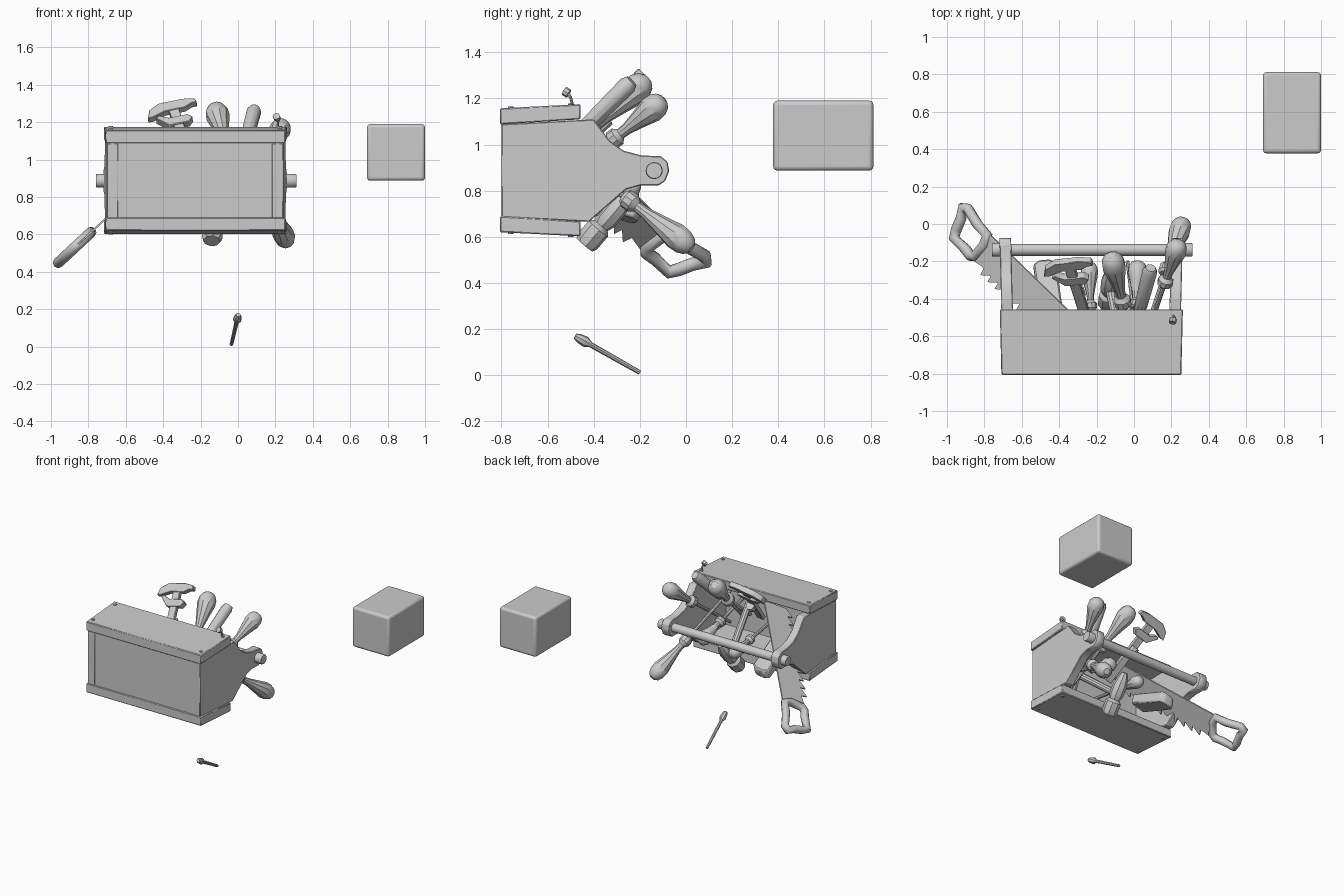
import bpy, bmesh, math
from mathutils import Vector as V

if "Cube" in bpy.data.objects:
    bpy.data.objects.remove(bpy.data.objects["Cube"])


def finish(name, bm, bevel=0, seg=1):
    bmesh.ops.recalc_face_normals(bm, faces=bm.faces)
    me = bpy.data.meshes.new(name)
    bm.to_mesh(me)
    bm.free()
    ob = bpy.data.objects.new(name, me)
    bpy.context.collection.objects.link(ob)
    bpy.ops.object.select_all(action='DESELECT')
    bpy.context.view_layer.objects.active = ob
    ob.select_set(True)
    if bevel:
        m = ob.modifiers.new("bevel", 'BEVEL')
        m.width, m.segments = bevel, seg
    bpy.ops.object.shade_smooth_by_angle(angle=math.radians(35))
    return ob


def prism(name, pts, o, u, v, n, bevel=0):
    """Flat outline in the u, v plane at o, thickened symmetrically along n."""
    o, u, v, n = V(o), V(u), V(v), V(n)
    bm = bmesh.new()
    rings = [[bm.verts.new(o + u * a + v * b + n * s) for a, b in pts] for s in (-.5, .5)]
    bm.faces.new(rings[0])
    bm.faces.new(rings[1])
    k = len(pts)
    for i in range(k):
        j = (i + 1) % k
        bm.faces.new((rings[0][i], rings[0][j], rings[1][j], rings[1][i]))
    return finish(name, bm, bevel)


def lathe(name, a, b, prof, seg=12):
    """Turned part along a -> b; prof lists (fraction, radius)."""
    a, b = V(a), V(b)
    w = (b - a).normalized()
    u = w.orthogonal().normalized()
    v = w.cross(u)
    bm = bmesh.new()
    rings = []
    for t, r in prof:
        c = a.lerp(b, t)
        rings.append([bm.verts.new(c + (u * math.cos(x) + v * math.sin(x)) * r)
                      for x in (2 * math.pi * i / seg for i in range(seg))])
    bm.faces.new(rings[0])
    bm.faces.new(rings[-1])
    for p, q in zip(rings, rings[1:]):
        for i in range(seg):
            j = (i + 1) % seg
            bm.faces.new((p[i], p[j], q[j], q[i]))
    return finish(name, bm)


def rod(name, a, b, r, seg=12):
    return lathe(name, a, b, [(0, r), (1, r)], seg)


def box(name, lo, hi, bevel=0, seg=1):
    bm = bmesh.new()
    bmesh.ops.create_cube(bm, size=1)
    for vt in bm.verts:
        vt.co = V([l + (c + .5) * (h - l) for l, h, c in zip(lo, hi, vt.co)])
    return finish(name, bm, bevel, seg)


X, Y, Z = (1, 0, 0), (0, 1, 0), (0, 0, 1)

# toolbox lying on its side: end boards with a rounded handle lug
end = [(-.80, .685), (-.42, .665), (-.26, .805), (-.20, .822), (-.12, .822), (-.09, .842),
       (-.073, .885), (-.08, .925), (-.11, .95), (-.19, .952), (-.27, .973), (-.33, 1.015),
       (-.40, 1.109), (-.80, 1.088)]
for side, x, s in (("left", -.67, -.025), ("right", .212, .025)):
    prism(side + "_end_board", end, (x + s * .8, 0, 0), (s, 1, 0), Z, (.062, 0, 0), .004)

# long planks, floor board and plank screws
upper = [(-.806, 1.087), (-.458, 1.109), (-.456, 1.175), (-.806, 1.157)]
lower = [(a, 1.777 - b) for a, b in upper]
for name, pts in (("upper_plank", upper), ("lower_plank", lower)):
    ob = prism(name, pts, (-.228, 0, 0), Y, Z, (.972, 0, 0), .005)
    for vt in ob.data.vertices:
        vt.co.x = -.228 + (vt.co.x + .228) * (1 + .05 * (vt.co.y + .6))
box("floor_board", (-.65, -.798, .672), (.192, -.74, 1.108), .004)
for x in (-.68, .222):
    for y in (-.76, -.50):
        t = (y + .806) / .35 * .018
        rod("plank_screw", (x, y, 1.155 + t), (x, y, 1.163 + t), .012, 8)
        rod("plank_screw", (x, y, .622 - t), (x, y, .614 - t), .012, 8)

# carrying bar
lathe("carrying_bar", (-.76, -.138, .887), (.312, -.138, .887),
      [(0, .034), (.008, .037), (.05, .037), (.05, .032), (.95, .032), (.95, .037), (.992, .037), (1, .034)], 16)

# bent nail in the upper plank
rod("nail_stem", (.21, -.49, 1.165), (.215, -.50, 1.205), .006, 8)
rod("nail_bend", (.215, -.50, 1.205), (.21, -.515, 1.225), .007, 8)
rod("nail_head", (.21, -.508, 1.22), (.205, -.528, 1.232), .02, 8)

# screwdrivers: collar, slim neck, swollen grip
grip = [(0, .03), (.04, .042), (.14, .042), (.2, .024), (.32, .026), (.55, .042),
        (.76, .058), (.88, .055), (.96, .042), (1, .022)]


def screwdriver(name, a, b, length, scale=1.0):
    a, b = V(a), V(b)
    lathe(name + "_grip", a, b, [(t, r * scale) for t, r in grip], 10)
    tip = a + (a - b).normalized() * length
    rod(name + "_shaft", a, tip, .012, 8)


screwdriver("upper_screwdriver", (-.055, -.44, 1.04), (-.122, -.165, 1.285), .32, 1.1)
screwdriver("corner_screwdriver", (.16, -.33, 1.01), (.24, -.095, 1.195), .38)
screwdriver("lower_screwdriver", (.165, -.27, .775), (.265, .025, .55), .45)
screwdriver("short_screwdriver", (-.23, -.46, .80), (-.24, -.205, .77), .25, .8)
screwdriver("middle_screwdriver", (.01, -.45, .88), (.02, -.20, .80), .25, .9)

# straight file handle
lathe("file_handle", (.03, -.46, 1.05), (.09, -.235, 1.275),
      [(0, .03), (.1, .035), (.92, .04), (1, .028)], 10)
rod("file_shaft", (.03, -.46, 1.05), (-.05, -.70, .84), .016, 6)

# hammer leaning over the lower plank
lathe("hammer_head", (-.14, -.44, .565), (-.12, -.24, .80),
      [(0, .045), (.06, .055), (.3, .055), (.36, .038), (.46, .05), (.7, .05), (.9, .035), (1, .02)], 8)
rod("hammer_handle", (-.13, -.34, .68), (-.06, -.70, .98), .025, 10)

# wooden block leaning beside the saw
prism("wooden_block", [(-.06, -.14), (.06, -.14), (.06, .12), (.03, .14), (-.03, .14), (-.06, .12)],
      (-.46, -.34, .74), (1, .1, .2), (-.15, 1, -.3), (0, .02, .07), .008)

# sliding caliper: beam, fixed jaw, sliding jaw
cu, cv, cn = V((.97, .1, .2)), V((-.22, .68, .70)), V((-.05, -.03, .03))
cn = cu.cross(cv).normalized() * .03
co = (-.345, -.225, 1.27)
prism("caliper_beam", [(-.028, -.5), (.028, -.5), (.028, .02), (-.028, .02)], co, cu, cv, cn, .003)
prism("caliper_fixed_jaw", [(-.15, -.045), (-.12, -.045), (-.05, -.02), (.06, -.02), (.10, .0),
                            (.13, .0), (.125, .03), (.06, .045), (-.07, .045), (-.13, .01)],
      co, cu, cv, cn * 1.3, .003)
prism("caliper_sliding_jaw", [(-.11, -.06), (-.05, -.13), (.06, -.13), (.085, -.10),
                              (.06, -.075), (-.04, -.075), (-.09, -.045)], co, cu, cv, cn * 1.5, .003)
rod("caliper_clamp", V(co) + cv * -.2 - cn, V(co) + cv * -.26 - cn * .9, .03, 8)

# hand saw: blade with teeth, in a slanted plane z = .44 + .93 (x + .97)
so, su = (0, 0, .44 + .93 * .97), (1, 0, .93)
sn = V((.68, 0, -.73))
blade = [(-.765, -.06), (-.29, -.52), (-.38, -.65)]
teeth, p, q = 11, V((-.38, -.65)), V((-.80, -.24))
for i in range(teeth):
    a, b = p.lerp(q, i / teeth), p.lerp(q, (i + .85) / teeth)
    blade += [tuple(a), tuple(b + V((-.025, -.028)))]
blade += [(-.80, -.235), (-.865, -.19)]
prism("saw_blade", blade, so, su, Y, sn * .01)

# saw handle: rounded ring
cu2 = bpy.data.curves.new("saw_handle", 'CURVE')
cu2.dimensions = '3D'
cu2.bevel_depth, cu2.bevel_resolution = .029, 2
ring = [(-.915, .088), (-.888, .082), (-.835, -.005), (-.785, -.06), (-.80, -.11),
        (-.85, -.172), (-.875, -.17), (-.90, -.135), (-.962, -.075), (-.95, -.03), (-.925, .03)]
sp = cu2.splines.new('POLY')
sp.points.add(len(ring) - 1)
for pt, (x, y) in zip(sp.points, ring):
    pt.co = (x, y, .44 + .93 * (x + .97), 1)
sp.use_cyclic_u = True
handle = bpy.data.objects.new("saw_handle", cu2)
bpy.context.collection.objects.link(handle)
bpy.ops.object.select_all(action='DESELECT')
bpy.context.view_layer.objects.active = handle
handle.select_set(True)
bpy.ops.object.convert(target='MESH')

# separate rounded block and small chisel
box("rounded_block", (.69, .378, .887), (1.0, .812, 1.19), .018, 3)
lathe("small_chisel", (-.035, -.2, .012), (.002, -.48, .17),
      [(0, .01), (.76, .012), (.84, .024), (.94, .02), (1, .012)], 8)
